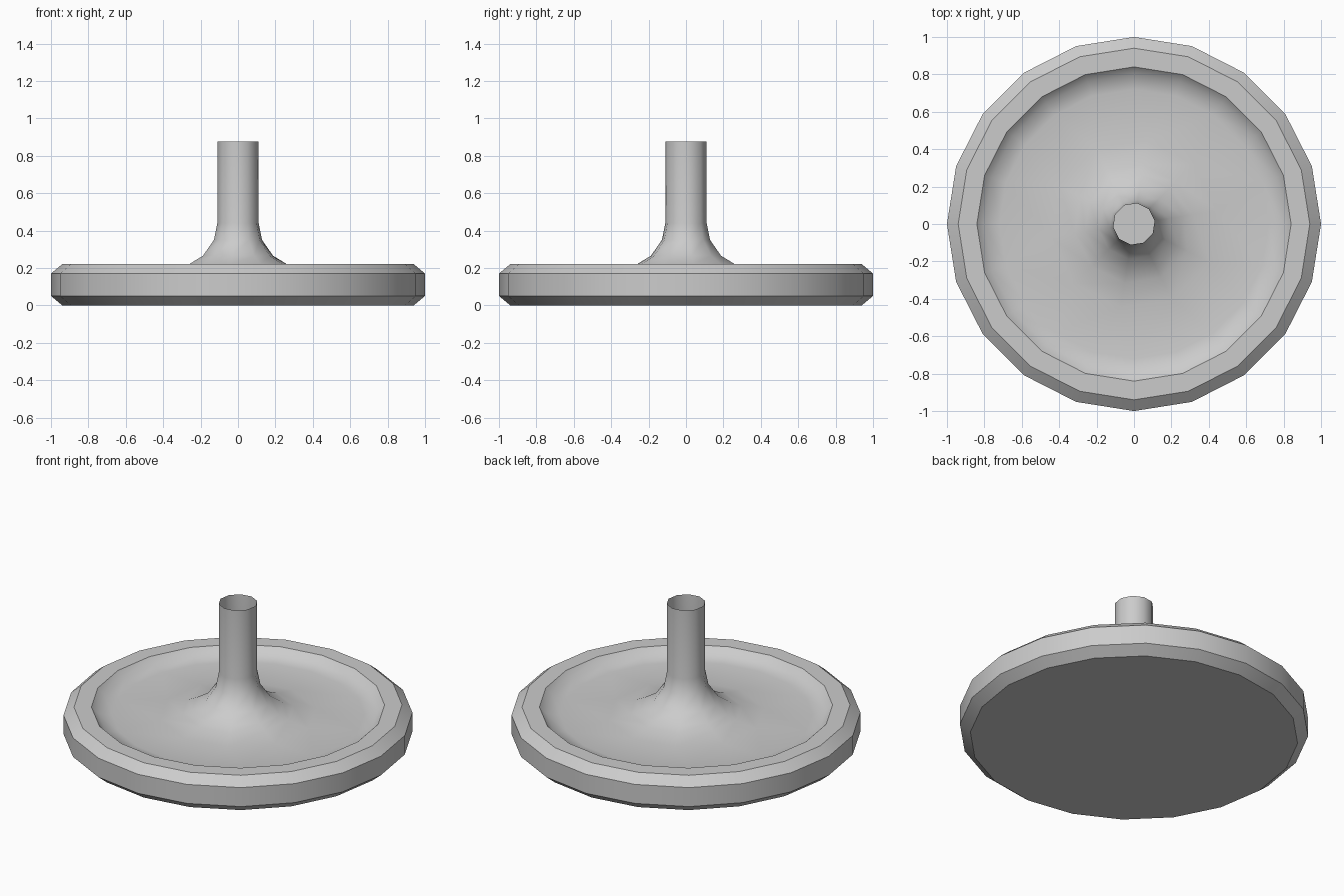
import bpy, bmesh
from math import cos, sin, pi, radians

cube = bpy.data.objects.get("Cube")
if cube:
    bpy.data.objects.remove(cube)

grey = bpy.data.materials.new("plain_grey")
grey.use_nodes = True
colour = (0.6, 0.6, 0.6, 1)
grey.diffuse_color = colour
grey.node_tree.nodes["Principled BSDF"].inputs["Base Color"].default_value = colour

DISC, STEM = 20, 10
STEM_TURN = radians(9)


def ring(bm, radius, z, sides):
    """Loop of vertices around the z axis."""
    turn = STEM_TURN if sides == STEM else 0
    return [bm.verts.new((radius * cos(2 * pi * i / sides + turn),
                          radius * sin(2 * pi * i / sides + turn), z))
            for i in range(sides)]


def skin(bm, lower, upper):
    """Faces between two rings; the upper one may have half as many sides."""
    n, m = len(lower), len(upper)
    for i in range(m):
        a, b = upper[i], upper[(i + 1) % m]
        if n == m:
            bm.faces.new((lower[i], lower[(i + 1) % n], b, a))
        else:
            first, middle, last = (lower[(2 * i + k) % n] for k in range(3))
            bm.faces.new((first, middle, a))
            bm.faces.new((middle, b, a))
            bm.faces.new((middle, last, b))


def lathe(name, profile):
    """Skin rings of (radius, height, sides) above a closed bottom."""
    bm = bmesh.new()
    rings = [ring(bm, *p) for p in profile]
    for lower, upper in zip(rings, rings[1:]):
        skin(bm, lower, upper)
    bm.faces.new(reversed(rings[0]))
    mesh = bpy.data.meshes.new(name)
    bm.to_mesh(mesh)
    bm.free()
    mesh.materials.append(grey)
    obj = bpy.data.objects.new(name, mesh)
    bpy.context.collection.objects.link(obj)
    bpy.ops.object.select_all(action="DESELECT")
    obj.select_set(True)
    bpy.context.view_layer.objects.active = obj
    bpy.ops.object.shade_smooth_by_angle(angle=radians(38))


# Bevelled disc, shallow dished top, flared neck and open stem in one skin
lathe("disc_with_stem", [
    (0.94, 0.0, DISC), (1.0, 0.05, DISC), (1.0, 0.17, DISC), (0.94, 0.22, DISC),
    (0.84, 0.22, DISC), (0.8, 0.18, DISC), (0.72, 0.165, DISC),
    (0.45, 0.17, STEM), (0.32, 0.195, STEM), (0.265, 0.22, STEM),
    (0.19, 0.265, STEM), (0.13, 0.35, STEM), (0.112, 0.44, STEM),
    (0.112, 0.875, STEM),
])
